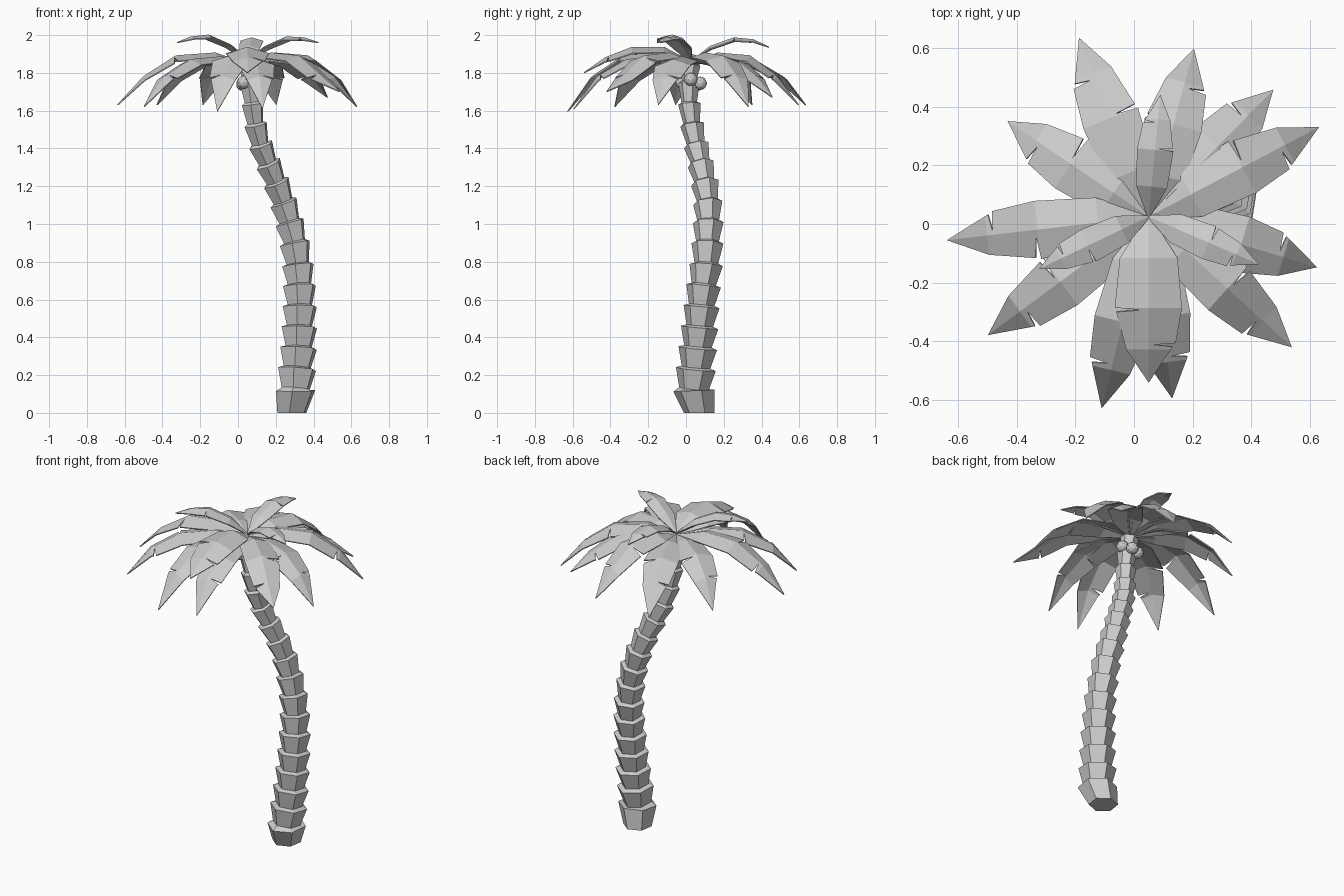
import bpy, bmesh, math
from mathutils import Vector

if "Cube" in bpy.data.objects:
    bpy.data.objects.remove(bpy.data.objects["Cube"])

def make_object(name, bm):
    bmesh.ops.recalc_face_normals(bm, faces=bm.faces)
    me = bpy.data.meshes.new(name)
    bm.to_mesh(me)
    bm.free()
    ob = bpy.data.objects.new(name, me)
    bpy.context.collection.objects.link(ob)
    return ob

# Trunk: stacked flaring hexagonal sleeves along a bent path (x, y, z of each rim)
path = [Vector(p) for p in [
    (.285, .07, 0), (.305, .042, .128), (.313, .053, .242), (.321, .063, .352), (.325, .073, .462),
    (.327, .083, .572), (.325, .094, .682), (.316, .108, .792), (.299, .114, .907),
    (.271, .118, 1.017), (.238, .115, 1.122), (.2, .098, 1.227), (.157, .076, 1.327),
    (.117, .052, 1.427), (.091, .03, 1.535), (.075, .017, 1.645), (.062, .015, 1.755),
    (.05, .025, 1.85)]]
SIDES = 6
bm = bmesh.new()

def ring(c, axis, r):
    q = Vector((0, 0, 1)).rotation_difference(axis)
    return [bm.verts.new(c + q @ Vector((r * math.cos(a), r * math.sin(a), 0)))
            for a in [math.tau * (k + .35) / SIDES for k in range(SIDES)]]

rings = []
n = len(path) - 1
for i in range(n):
    a, b = path[i], path[i + 1]
    axis = (b - a).normalized()
    nxt = (path[min(i + 2, n)] - a).normalized()
    if i == 0:
        axis = nxt = Vector((0, -.05, 1)).normalized()
    r = .111 - .058 * i / (n - 1)
    base_axis = Vector((0, 0, 1)) if i == 0 else axis
    rings.append(ring(a, base_axis, r * .74))
    rings.append(ring(b - axis * .01, nxt, r))
for lo, hi in zip(rings, rings[1:]):
    for k in range(SIDES):
        j = (k + 1) % SIDES
        bm.faces.new((lo[k], lo[j], hi[j], hi[k]))
bm.faces.new(rings[0])
bm.faces.new(rings[-1])
make_object("trunk", bm)

# Leaf outlines: (position along the rib, half width), each side torn at a different place
SIDE_A = [(0, .06), (.25, .85), (.55, 1), (.562, .2), (.575, .95), (.8, .66), (1, 0)]
SIDE_B = [(0, .06), (.25, .85), (.55, .98), (.762, .8), (.772, .15), (.785, .7), (1, 0)]
CROWN = Vector((.05, .025))

def frond(name, tip, heights, width, flip):
    keys = [0, .25, .55, .8, 1]
    tip = Vector(tip)
    d = (tip - CROWN).normalized()
    side = Vector((-d.y, d.x, 0))

    def rib(t):
        for k in range(4):
            if t <= keys[k + 1]:
                f = (t - keys[k]) / (keys[k + 1] - keys[k])
                z = heights[k] + f * (heights[k + 1] - heights[k])
                break
        p = CROWN.lerp(tip, t)
        return Vector((p.x, p.y, z))

    bm = bmesh.new()
    ts = sorted({t for t, _ in SIDE_A + SIDE_B} | set(keys))
    spine = {t: bm.verts.new(rib(t)) for t in ts}
    for sgn, outline in ((flip, SIDE_A), (-flip, SIDE_B)):
        def half(t):
            for (t0, w0), (t1, w1) in zip(outline, outline[1:]):
                if t <= t1:
                    return w0 + (w1 - w0) * (t - t0) / (t1 - t0)
        edge = {}
        for t in ts[:-1]:
            w = half(t) * width
            edge[t] = bm.verts.new(rib(t) + side * sgn * w - Vector((0, 0, .3 * w)))
        edge[1] = spine[1]
        for t0, t1 in zip(ts, ts[1:]):
            vs = [spine[t0], spine[t1], edge[t1], edge[t0]]
            if t1 == 1:
                vs.pop(2)
            bm.faces.new(vs)
    ob = make_object(name, bm)
    m = ob.modifiers.new("thickness", 'SOLIDIFY')
    m.thickness = .006
    m.offset = 0

# Lower drooping fronds: tip x, tip y, tip z
lower = [(-.187, .634, 1.63), (.204, .596, 1.63), (.474, .457, 1.67), (.63, .33, 1.62),
         (.623, -.147, 1.63), (.538, -.42, 1.70), (.13, -.593, 1.61), (-.11, -.627, 1.595),
         (-.497, -.378, 1.62), (-.637, -.055, 1.63), (-.43, .35, 1.63)]
for i, (x, y, z) in enumerate(lower):
    lift = .02 if i % 2 else 0
    frond(f"lower_frond_{i + 1}", (x, y),
          [1.85, 1.885 + lift, 1.87 + lift, 1.78, z], .1, 1 if i % 2 else -1)

# Upper raised fronds
upper = [((.09, .44), [1.86, 1.94, 1.985, 1.975, 1.935], .062),
         ((.425, -.137), [1.86, 1.94, 1.99, 1.985, 1.96], .06),
         ((.05, -.54), [1.86, 1.935, 1.935, 1.88, 1.80], .115),
         ((-.323, -.153), [1.86, 1.95, 2.0, 1.99, 1.96], .06)]
for i, (tip, h, w) in enumerate(upper):
    frond(f"upper_frond_{i + 1}", tip, h, w, 1 if i % 2 else -1)

# Coconuts hanging under the crown
for i, c in enumerate([(.03, -.02, 1.75), (.105, .025, 1.765), (.075, .075, 1.745), (.025, .06, 1.74)]):
    bm = bmesh.new()
    bmesh.ops.create_icosphere(bm, subdivisions=2, radius=.036)
    bmesh.ops.translate(bm, verts=bm.verts, vec=c)
    make_object(f"coconut_{i + 1}", bm)
